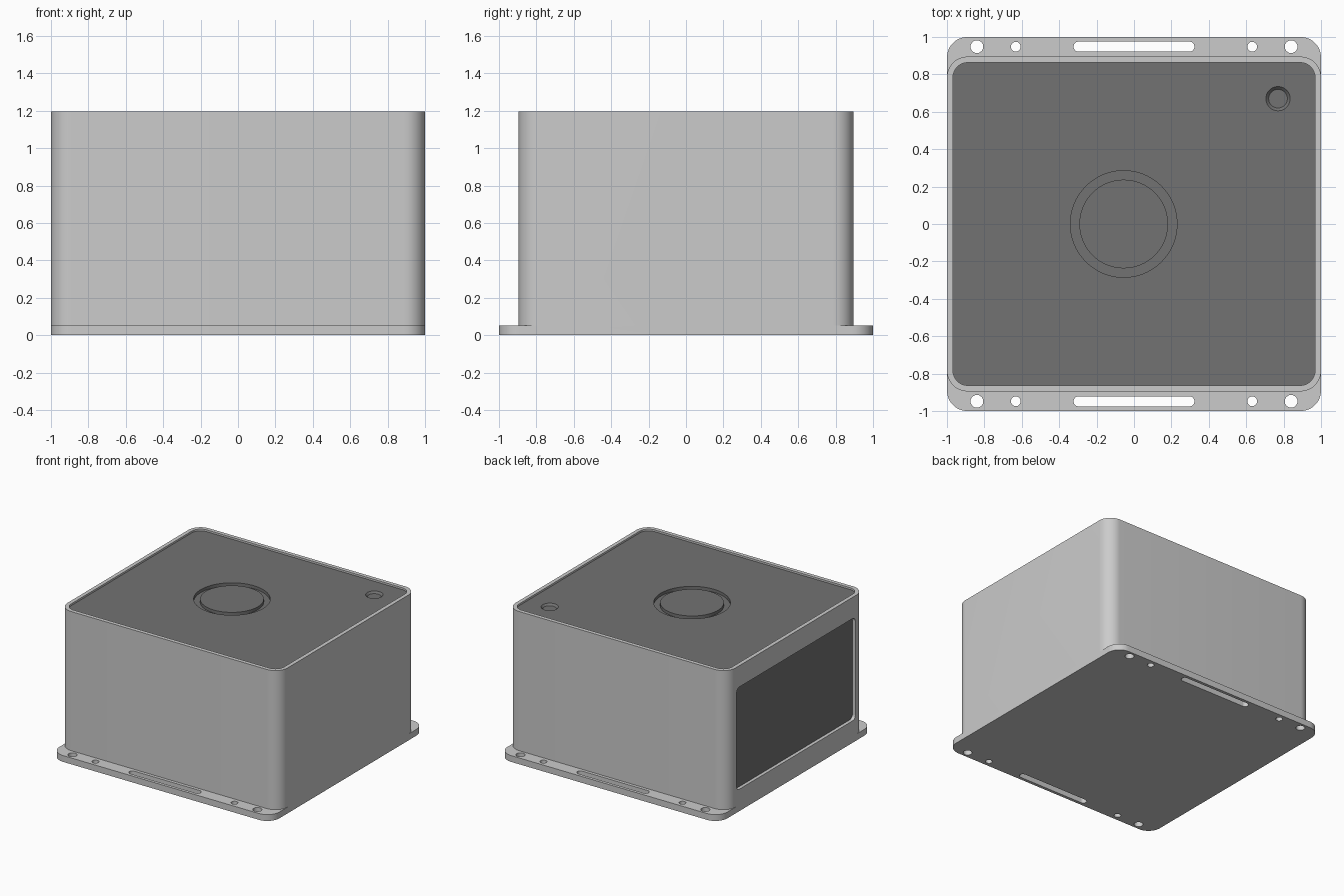
import bpy, bmesh, math
from mathutils import Matrix

if "Cube" in bpy.data.objects:
    bpy.data.objects.remove(bpy.data.objects["Cube"])

H, FLANGE = 1.195, 0.052
dark = bpy.data.materials.new("dark_panel")
dark.diffuse_color = (0.17, 0.17, 0.17, 1)
dark.use_nodes = True
dark.node_tree.nodes["Principled BSDF"].inputs["Base Color"].default_value = dark.diffuse_color


def rounded(hx, hy, r, seg):
    """Outline of a rounded rectangle (a circle or slot when r fills it)."""
    pts = []
    for q, (sx, sy) in enumerate([(1, 1), (-1, 1), (-1, -1), (1, -1)]):
        for i in range(seg + 1):
            a = math.pi / 2 * (q + i / seg)
            pts.append((sx * (hx - r) + r * math.cos(a), sy * (hy - r) + r * math.sin(a)))
    return pts


def prism(name, hx, hy, r, z0, z1, at=(0, 0), seg=12, grow=0, rot=None, mat=None):
    """Extruded rounded rectangle; grow widens the top outline."""
    bm = bmesh.new()
    rings = []
    for z, g in ((z0, 0), (z1, grow)):
        rings.append([bm.verts.new((x + at[0], y + at[1], z))
                      for x, y in rounded(hx + g, hy + g, r + g, seg)])
    low, high = rings
    n = len(low)
    bm.faces.new(low[::-1])
    bm.faces.new(high)
    for i in range(n):
        j = (i + 1) % n
        bm.faces.new((low[i], low[j], high[j], high[i]))
    bmesh.ops.remove_doubles(bm, verts=bm.verts[:], dist=1e-5)
    if rot:
        bm.transform(rot)
    bmesh.ops.recalc_face_normals(bm, faces=bm.faces[:])
    me = bpy.data.meshes.new(name)
    bm.to_mesh(me)
    bm.free()
    ob = bpy.data.objects.new(name, me)
    bpy.context.collection.objects.link(ob)
    if mat:
        me.materials.append(mat)
    return ob


def activate(ob):
    bpy.ops.object.select_all(action='DESELECT')
    ob.select_set(True)
    bpy.context.view_layer.objects.active = ob


def combine(ob, tool, op='DIFFERENCE'):
    """Apply a boolean and discard the tool object."""
    activate(ob)
    m = ob.modifiers.new("cut", 'BOOLEAN')
    m.operation, m.solver, m.object = op, 'EXACT', tool
    bpy.ops.object.modifier_apply(modifier=m.name)
    bpy.data.objects.remove(tool)


# Mounting flange with round holes and long slots along front and back
flange = prism("flange", 1, 1, 0.11, 0, FLANGE)
for y in (-0.948, 0.948):
    combine(flange, prism("slot", 0.323, 0.027, 0.027, -0.1, 0.2, (0, y)))
    for x, r in ((0.84, 0.034), (0.632, 0.026)):
        for s in (-1, 1):
            combine(flange, prism("hole", r, r, r, -0.1, 0.2, (s * x, y)))

# Housing with pockets for the top and left panels, joined to the flange
side = Matrix.Rotation(-math.pi / 2, 4, 'Y')   # local z -> -x, local x -> z
housing = prism("housing", 1, 0.895, 0.11, FLANGE, H)
combine(housing, prism("top_pocket", 0.968, 0.863, 0.08, H - 0.06, H + 0.1))
combine(housing, prism("side_pocket", 0.42, 0.77, 0.035, 0.94, 1.1, (0.6, 0), rot=side))
combine(housing, flange, 'UNION')

# Top panel with a ring groove and a small dished recess
top = H - 0.015
top_panel = prism("top_panel", 0.968, 0.863, 0.08, H - 0.06, top, mat=dark)
combine(top_panel, prism("ring_cut", 0.285, 0.285, 0.285, top - 0.025, H + 0.1, (-0.055, 0), 20, mat=dark))
combine(top_panel, prism("dish_cut", 0.05, 0.05, 0.05, top - 0.015, top + 0.005,
                         (0.77, 0.67), 10, grow=0.02, mat=dark))
centre_disc = prism("centre_disc", 0.237, 0.237, 0.237, top - 0.025, top, (-0.055, 0), 20, mat=dark)

# Recessed panel on the left side
side_panel = prism("side_panel", 0.42, 0.77, 0.035, 0.94, 0.973, (0.6, 0), rot=side, mat=dark)

for ob in (housing, top_panel, centre_disc, side_panel):
    activate(ob)
    bpy.ops.object.shade_smooth_by_angle(angle=math.radians(30))
